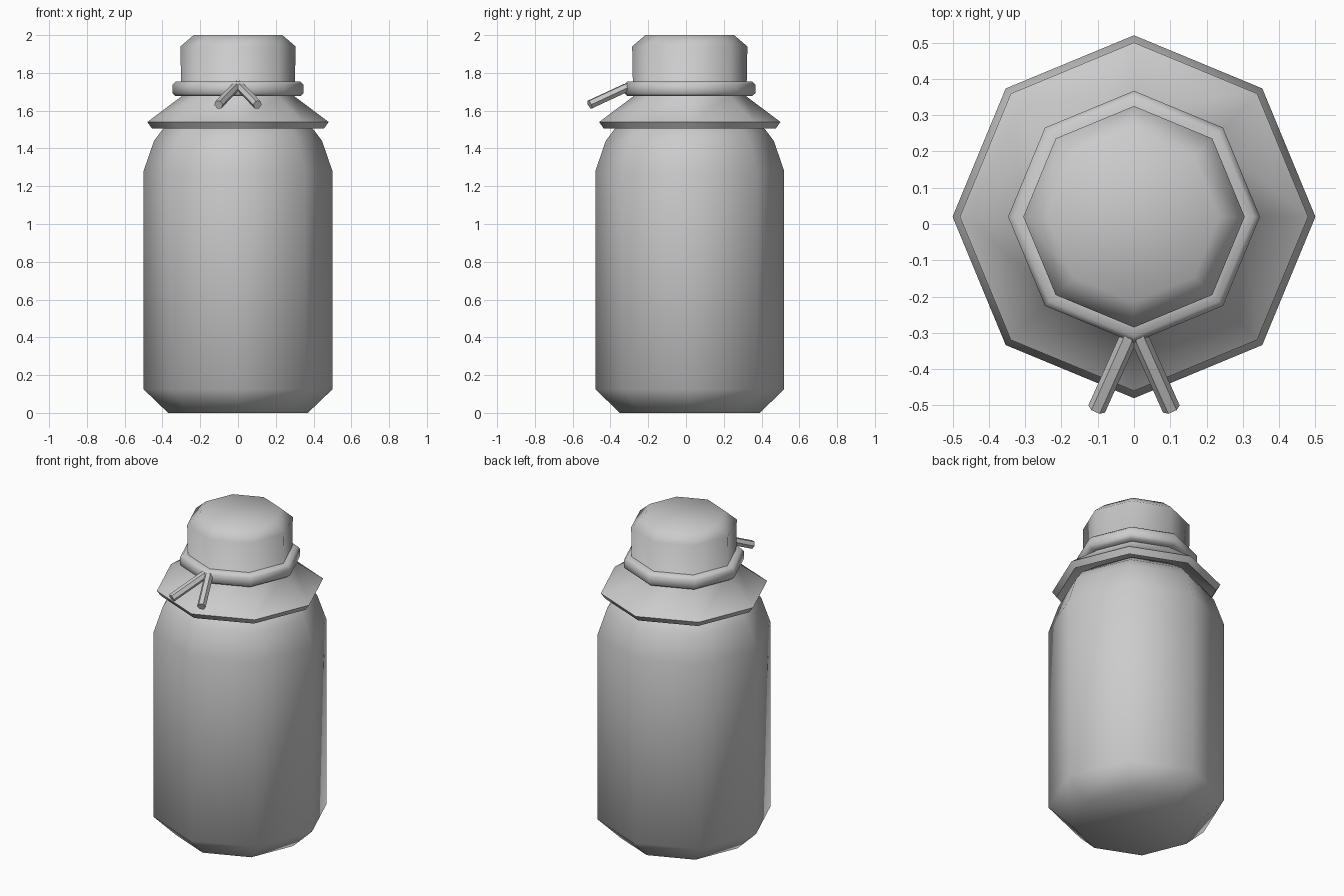
import bpy, bmesh, math

if "Cube" in bpy.data.objects:
    bpy.data.objects.remove(bpy.data.objects["Cube"])

CY = 0.02      # centre of the round parts
SIDES = 8


def finish(obj, angle):
    bpy.ops.object.select_all(action='DESELECT')
    obj.select_set(True)
    bpy.context.view_layer.objects.active = obj
    bpy.ops.object.shade_smooth_by_angle(angle=math.radians(angle))


def lathe(name, profile, closed=False, angle=60):
    """Revolve (radius, z) points; open profiles get end caps."""
    bm = bmesh.new()
    steps = [2 * math.pi * k / SIDES for k in range(SIDES)]
    rings = [[bm.verts.new((r * math.cos(a), CY + r * math.sin(a), z)) for a in steps]
             for r, z in profile]
    pairs = list(zip(rings, rings[1:]))
    if closed:
        pairs.append((rings[-1], rings[0]))
    else:
        bm.faces.new(rings[0])
        bm.faces.new(rings[-1])
    for lo, hi in pairs:
        for i in range(SIDES):
            j = (i + 1) % SIDES
            bm.faces.new((lo[i], lo[j], hi[j], hi[i]))
    bmesh.ops.recalc_face_normals(bm, faces=bm.faces)
    mesh = bpy.data.meshes.new(name)
    bm.to_mesh(mesh)
    bm.free()
    obj = bpy.data.objects.new(name, mesh)
    bpy.context.collection.objects.link(obj)
    finish(obj, angle)


def string_tail(name, side):
    """Loose string end: a bevelled curve turned into a mesh."""
    curve = bpy.data.curves.new(name, 'CURVE')
    curve.dimensions = '3D'
    curve.bevel_depth = 0.025
    curve.bevel_resolution = 1
    curve.use_fill_caps = True
    path = [(0.0, -0.27, 1.735), (0.018, -0.32, 1.72), (0.103, -0.51, 1.632)]
    spline = curve.splines.new('POLY')
    spline.points.add(len(path) - 1)
    for p, (x, y, z) in zip(spline.points, path):
        p.co = (side * x, y, z, 1)
    obj = bpy.data.objects.new(name, curve)
    bpy.context.collection.objects.link(obj)
    bpy.ops.object.select_all(action='DESELECT')
    obj.select_set(True)
    bpy.context.view_layer.objects.active = obj
    bpy.ops.object.convert(target='MESH')
    finish(bpy.context.view_layer.objects.active, 50)


# Jar body with chamfered base and shoulder
lathe("jar_body", [(0.37, 0), (0.5, 0.125), (0.5, 1.28), (0.445, 1.44),
                   (0.40, 1.5), (0.29, 1.58)])

# Cloth cover: cap on top, pinched waist, flared skirt with thickness
lathe("cloth_cover", [(0.27, 1.64), (0.455, 1.505), (0.48, 1.54), (0.30, 1.675),
                      (0.305, 1.94), (0.235, 2.0)])

# String tied round the neck
lathe("string_ring", [(0.29, 1.677), (0.33, 1.677), (0.347, 1.692),
                      (0.347, 1.738), (0.33, 1.755), (0.29, 1.755)], closed=True)

# Two loose string ends at the front
for label, side in (("left", -1), ("right", 1)):
    string_tail(f"string_tail_{label}", side)
